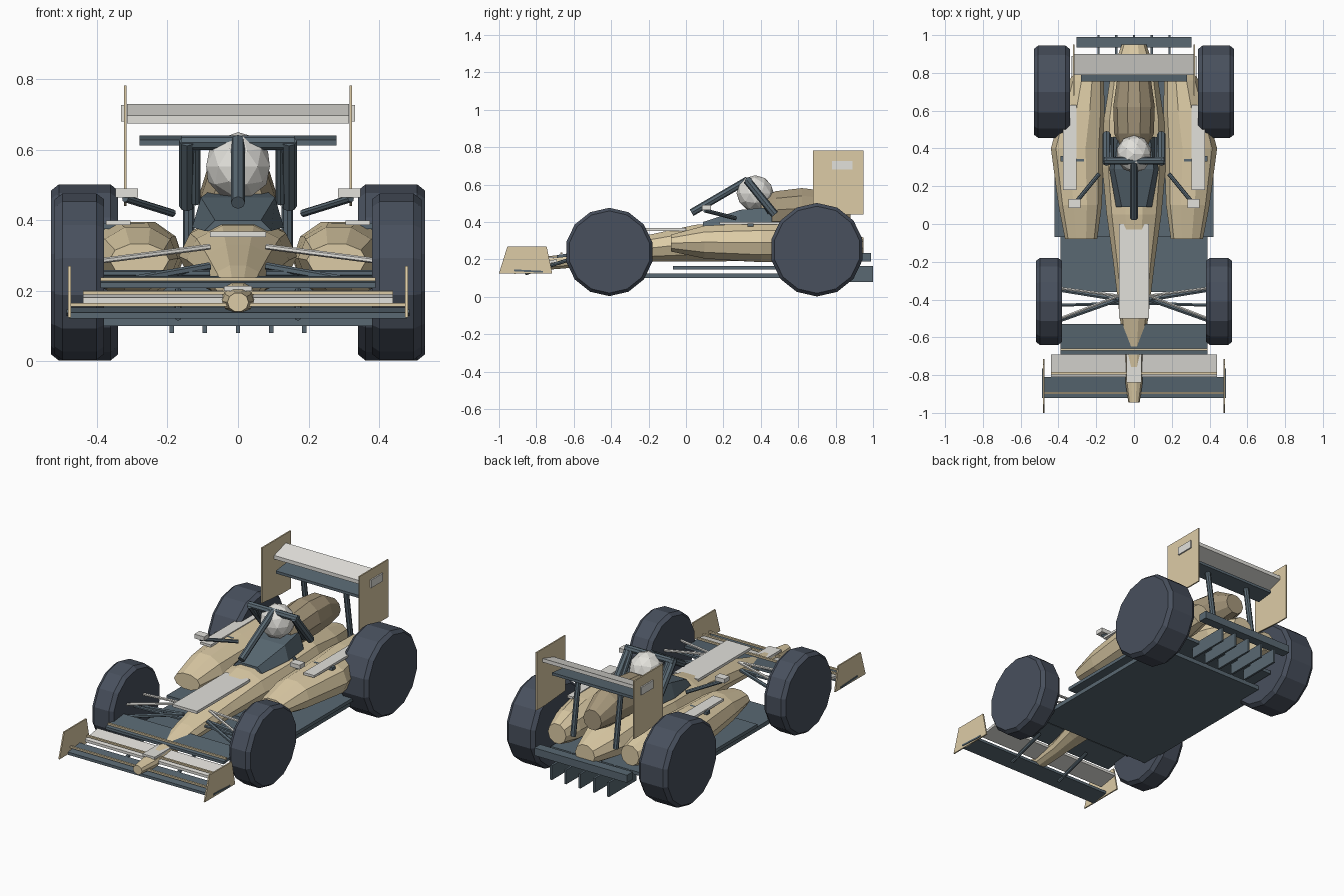
import bpy, bmesh
from math import sin, cos, pi, atan2
from mathutils import Vector, Matrix

if "Cube" in bpy.data.objects:
    bpy.data.objects.remove(bpy.data.objects["Cube"])

def material(name, rgb):
    m = bpy.data.materials.new(name)
    m.diffuse_color = (*rgb, 1)
    m.use_nodes = True
    m.node_tree.nodes["Principled BSDF"].inputs["Base Color"].default_value = m.diffuse_color
    return m

TAN = material("tan_paint", (0.72, 0.60, 0.38))
BROWN = material("dark_tan_paint", (0.38, 0.31, 0.20))
DARK = material("carbon", (0.10, 0.14, 0.17))
TYRE = material("tyre_rubber", (0.065, 0.08, 0.11))
PALE = material("pale_panel", (0.76, 0.75, 0.71))

def finish(name, bm, mat):
    bmesh.ops.recalc_face_normals(bm, faces=bm.faces)
    me = bpy.data.meshes.new(name)
    bm.to_mesh(me)
    bm.free()
    me.materials.append(mat)
    ob = bpy.data.objects.new(name, me)
    bpy.context.collection.objects.link(ob)
    return ob

def skin(name, rings, mat):
    """Closed skin through rings of equal point count."""
    bm = bmesh.new()
    vs = [[bm.verts.new(p) for p in r] for r in rings]
    n = len(vs[0])
    for a, b in zip(vs, vs[1:]):
        for i in range(n):
            bm.faces.new((a[i], a[(i + 1) % n], b[(i + 1) % n], b[i]))
    bm.faces.new(vs[0])
    bm.faces.new(vs[-1])
    return finish(name, bm, mat)

def loft(name, secs, mat, s=1, n=10):
    """Sections: y, centre x, half width, bottom z, top z."""
    rings = []
    for y, cx, hw, z0, z1 in secs:
        rings.append([(s * cx + hw * cos(2 * pi * i / n),  y,
                       (z0 + z1) / 2 + (z1 - z0) / 2 * sin(2 * pi * i / n)) for i in range(n)])
    return skin(name, rings, mat)

def box(name, x, y, z, mat, rise=0):
    """Box from ranges; rise lifts the rear edge."""
    rings = [[(xx, y[0], z[0]), (xx, y[1], z[0] + rise),
              (xx, y[1], z[1] + rise), (xx, y[0], z[1])] for xx in x]
    return skin(name, rings, mat)

def rod(name, a, b, r, mat, n=8):
    a, b = Vector(a), Vector(b)
    bm = bmesh.new()
    bmesh.ops.create_cone(bm, cap_ends=True, segments=n, radius1=r, radius2=r, depth=(b - a).length)
    rot = (b - a).to_track_quat('Z', 'Y').to_matrix().to_4x4()
    bm.transform(Matrix.Translation((a + b) / 2) @ rot)
    return finish(name, bm, mat)

def wheel(name, cx, cy, cz, w, r, n=14):
    prof = [(-w / 2, 0.93 * r), (-w / 2 + 0.022, r), (w / 2 - 0.022, r), (w / 2, 0.93 * r)]
    rings = [[(cx + dx, cy + rr * sin(2 * pi * i / n), cz + rr * cos(2 * pi * i / n))
              for i in range(n)] for dx, rr in prof]
    return skin(name, rings, TYRE)

def plate(name, x, pts, mat, t=0.004):
    return skin(name, [[(x + d, y, z) for y, z in pts] for d in (-t, t)], mat)

# Central body with nose and tail
loft("main_body", [(-0.945, 0, .03, .14, .195), (-0.84, 0, .045, .135, .205),
                   (-0.65, 0, .052, .15, .23), (-0.5, 0, .075, .165, .275),
                   (-0.2, 0, .11, .185, .335), (0.05, 0, .145, .185, .39),
                   (0.3, 0, .168, .185, .41), (0.55, 0, .16, .18, .42),
                   (0.78, 0, .125, .18, .37), (0.95, 0, .065, .20, .32)], TAN)
loft("engine_cover", [(0.4, 0, .075, .37, .53), (0.48, 0, .105, .36, .57),
                      (0.62, 0, .11, .36, .587), (0.76, 0, .09, .36, .57),
                      (0.88, 0, .06, .38, .5)], BROWN)
box("nose_panel", (-.08, .08), (-.5, 0), (.352, .368), PALE)
box("nose_tip_panel", (-.04, .04), (-.84, -.66), (.2, .214), PALE)

# Cockpit surround and driver
skin("cockpit_surround", [[(-a, y, z0), (a, y, z0), (b, y, z1), (-b, y, z1)]
     for y, a, b, z0, z1 in ((.09, .095, .065, .37, .4), (.29, .13, .105, .38, .465),
                             (.46, .11, .085, .38, .48))], DARK)
bm = bmesh.new()
bmesh.ops.create_icosphere(bm, subdivisions=2, radius=1,
    matrix=Matrix.Translation((0, .37, .553)) @ Matrix.Diagonal((.095, .1, .097, 1)))
finish("helmet", bm, PALE)

# Head protection frame
rod("frame_front_post", (0, .03, .45), (0, .33, .625), .02, DARK)
rod("frame_crossbar", (-.16, .335, .62), (.16, .335, .62), .02, DARK)

# Floor and diffuser
box("lower_floor", (-.39, .39), (-.36, .68), (.1, .125), DARK)
box("upper_floor", (-.42, .42), (-.07, .5), (.145, .165), DARK)
box("upper_floor_rear", (-.33, .33), (.5, .8), (.145, .165), DARK)
box("rear_bar", (-.305, .305), (.935, .99), (.19, .235), DARK)
for i in range(-2, 3):
    box("diffuser_fin", (i * .094 - .006, i * .094 + .006), (.74, 1.0), (.08, .165), DARK)

# Front wing elements, each with a tan edge strip
for nm, hw, y0, y1, z0, rise, mat, ys, zs in (
        ("front_wing_main", .48, -.92, -.81, .122, .014, DARK, -.895, .16),
        ("front_wing_middle", .44, -.81, -.69, .165, .02, PALE, -.79, .195),
        ("front_wing_upper", .39, -.69, -.53, .208, .018, DARK, -.665, .233)):
    box(nm, (-hw, hw), (y0, y1), (z0, z0 + .016), mat, rise)
    box(nm + "_strip", (-hw, hw), (ys - .006, ys + .006), (zs - .005, zs + .005), TAN)

# Rear wing planes
box("rear_wing_top", (-.315, .315), (.79, .9), (.675, .697), PALE, .033)
box("rear_wing_lower", (-.28, .28), (.755, .86), (.612, .628), DARK, .012)

for s in (-1, 1):
    # Wheels
    wheel("rear_wheel", s * .435, .7, .252, .19, .25)
    wheel("front_wheel", s * .45, -.41, .24, .14, .236)
    # Sidepods and their fittings
    loft("sidepod", [(-.08, .28, .085, .24, .335), (.1, .285, .115, .2, .385),
                     (.4, .3, .14, .18, .4), (.6, .27, .115, .18, .4),
                     (.76, .25, .09, .2, .385), (.87, .24, .06, .23, .35)], TAN, s)
    box("sidepod_panel", (s * .305, s * .375), (.18, .63), (.386, .4), PALE)
    box("sidepod_bracket", (s * .265, s * .39), (.33, .36), (.375, .392), DARK)
    # Mirrors
    box("mirror", (s * .283, s * .347), (.085, .133), (.465, .49), PALE)
    rod("mirror_stalk", (s * .32, .1, .462), (s * .185, .265, .42), .011, DARK)
    # Frame legs
    rod("frame_rear_leg", (s * .145, .325, .625), (s * .145, .475, .44), .022, DARK)
    rod("frame_inner_leg", (s * .12, .34, .62), (s * .12, .45, .45), .014, DARK)
    # Front suspension
    for yo in (-.34, -.5):
        rod("upper_wishbone", (s * .08, -.38, .325), (s * .39, yo, .285), .008, PALE, 6)
        rod("lower_wishbone", (s * .08, -.4, .27), (s * .39, yo - .01, .215), .011, DARK, 6)
    rod("steering_arm", (s * .08, -.42, .25), (s * .39, -.43, .25), .009, DARK, 6)
    # Front wing ends and mounts
    plate("front_endplate", s * .478, [(-1, .125), (-.715, .125), (-.745, .27), (-.955, .27)], TAN)
    box("endplate_slot", (s * .475, s * .486), (-.92, -.765), (.137, .147), DARK, -.008)
    rod("front_wing_mount", (s * .17, -.86, .125), (s * .17, -.62, .2), .01, DARK)
    # Rear wing ends and supports
    plate("rear_endplate", s * .32, [(.68, .455), (.87, .44), (.95, .44), (.95, .783), (.68, .783)], TAN)
    box("endplate_badge", (s * .32, s * .332), (.78, .89), (.68, .727), PALE)
    rod("rear_wing_support", (s * .14, .86, .3), (s * .14, .81, .63), .016, DARK)
